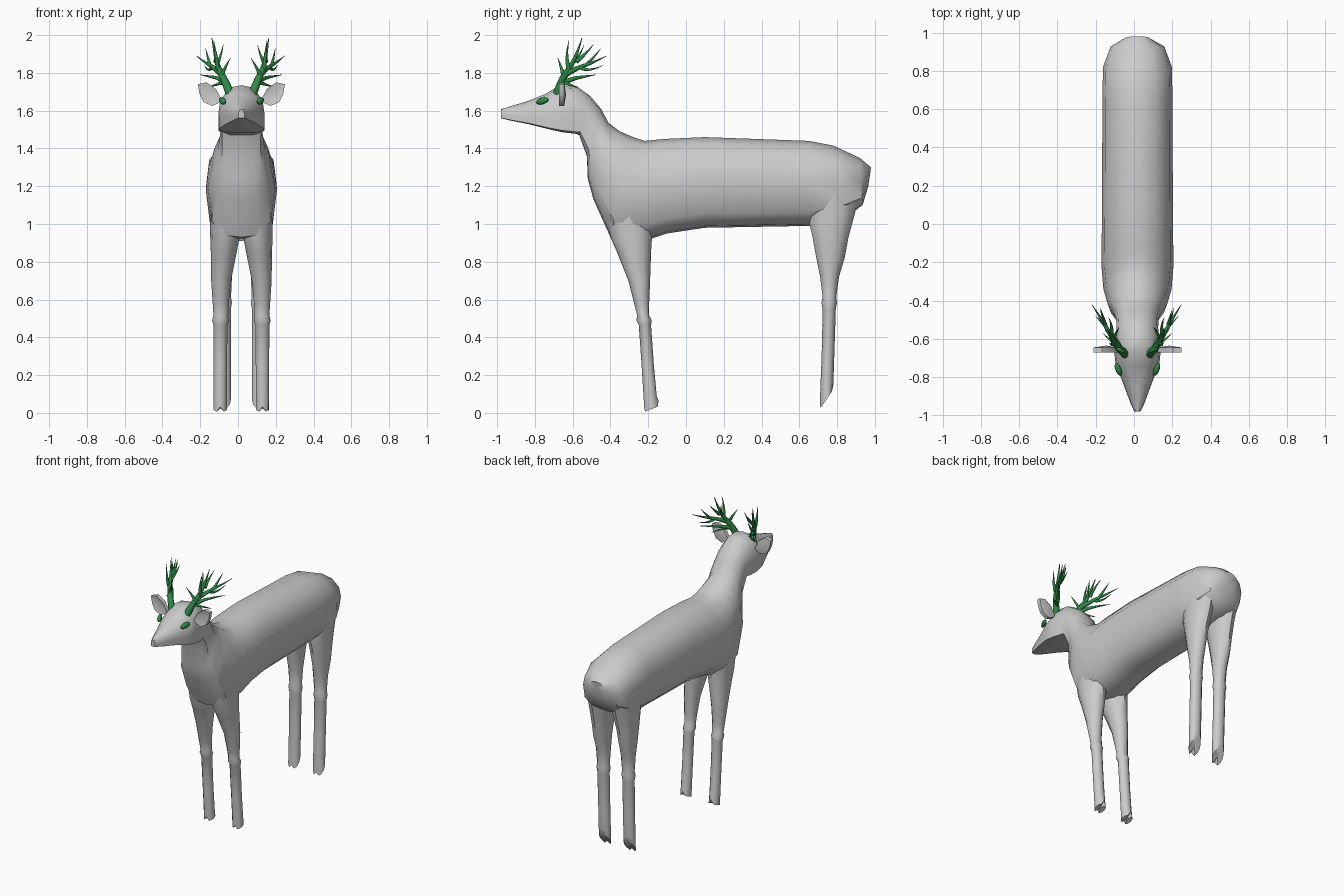
import bpy, bmesh, math
from mathutils import Vector

CX = 0.018  # the body's plane of symmetry

if "Cube" in bpy.data.objects:
    bpy.data.objects.remove(bpy.data.objects["Cube"], do_unlink=True)


def material(name, rgb):
    m = bpy.data.materials.new(name)
    m.use_nodes = True
    m.diffuse_color = (*rgb, 1)
    m.node_tree.nodes["Principled BSDF"].inputs["Base Color"].default_value = (*rgb, 1)
    return m


HIDE = material("pale grey hide", (0.6, 0.6, 0.6))
GREEN = material("antler green", (0.03, 0.26, 0.065))


def finish(name, bm, mat, mirror=False, angle=40):
    bmesh.ops.recalc_face_normals(bm, faces=bm.faces)
    mesh = bpy.data.meshes.new(name)
    bm.to_mesh(mesh)
    bm.free()
    mesh.materials.append(mat)
    ob = bpy.data.objects.new(name, mesh)
    ob.location.x = CX
    bpy.context.collection.objects.link(ob)
    bpy.ops.object.select_all(action='DESELECT')
    ob.select_set(True)
    bpy.context.view_layer.objects.active = ob
    bpy.ops.object.shade_smooth_by_angle(angle=math.radians(angle))
    if mirror:
        ob.modifiers.new("Mirror", 'MIRROR').use_clip = False
    return ob


def loft(rings):
    """Skin a list of equal closed rings and cap both ends."""
    bm = bmesh.new()
    rows = [[bm.verts.new(p) for p in ring] for ring in rings]
    n = len(rows[0])
    for a, b in zip(rows, rows[1:]):
        for i in range(n):
            j = (i + 1) % n
            bm.faces.new((a[i], a[j], b[j], b[i]))
    for end in (rows[0], rows[-1]):
        centre = bm.verts.new(sum((v.co for v in end), Vector()) / n)
        for i in range(n):
            bm.faces.new((end[i], end[(i + 1) % n], centre))
    return bm


# Torso, neck and head: half profiles as (share of width, share of height)
BARREL = [(0, 0), (.5, .02), (.88, .16), (1, .5), (.92, .75), (.52, .95), (0, 1)]
JAW = [(0, 0), (.6, 0), (1, .04), (1, .4), (.92, .68), (.5, .95), (0, 1)]
# top y, top z, bottom y, bottom z, half width, jaw share
SPINE = [
    (.98, 1.30, .965, 1.20, .06, 0), (.92, 1.35, .935, 1.10, .14, 0),
    (.78, 1.415, .86, 1.045, .18, 0), (.65, 1.44, .65, .99, .183, 0),
    (.1, 1.46, .1, .98, .185, 0), (-.12, 1.45, -.1, .95, .187, 0),
    (-.22, 1.44, -.22, .91, .188, 0), (-.28, 1.46, -.40, .93, .178, 0),
    (-.35, 1.49, -.49, 1.13, .155, 0), (-.41, 1.535, -.52, 1.24, .125, 0),
    (-.45, 1.61, -.525, 1.36, .112, .2), (-.51, 1.68, -.565, 1.47, .108, .6),
    (-.58, 1.73, -.585, 1.478, .112, 1), (-.67, 1.735, -.65, 1.485, .122, 1),
    (-.74, 1.69, -.72, 1.50, .115, 1), (-.84, 1.65, -.84, 1.53, .072, 1),
    (-.94, 1.62, -.94, 1.55, .035, 1), (-.98, 1.607, -.98, 1.56, .016, 1),
]


def spine_ring(ty, tz, by, bz, w, jaw):
    half = [(a + (c - a) * jaw, b + (d - b) * jaw) for (a, b), (c, d) in zip(BARREL, JAW)]
    pts = half + [(-x, t) for x, t in half[-2:0:-1]]
    return [(x * w, by + (ty - by) * t, bz + (tz - bz) * t) for x, t in pts]


finish("body_neck_and_head", loft([spine_ring(*s) for s in SPINE]), HIDE)


# Legs: z, front y, back y, inner x, outer x
FORELEG = [
    (1.12, -.44, -.17, .02, .165), (.93, -.40, -.18, .01, .165), (.85, -.365, -.185, .025, .162),
    (.7, -.305, -.19, .055, .16), (.58, -.275, -.195, .067, .152), (.515, -.258, -.195, .07, .148),
    (.49, -.263, -.182, .066, .155), (.465, -.25, -.185, .074, .148), (.25, -.235, -.17, .076, .147),
    (.09, -.225, -.155, .076, .147), (.025, -.222, -.145, .076, .147),
]
HINDLEG = [
    (1.2, .65, .93, .02, .17), (1.04, .645, .89, .02, .165), (.93, .67, .86, .033, .162),
    (.82, .69, .84, .045, .155), (.72, .71, .81, .05, .145), (.61, .724, .795, .055, .14),
    (.585, .716, .80, .05, .146), (.55, .724, .793, .056, .14), (.3, .718, .785, .056, .138),
    (.15, .712, .78, .056, .138), (.075, .709, .777, .056, .138),
]


def leg(name, rows, slope):
    rings = []
    for k, (z, f, b, i, o) in enumerate(rows):
        ring = []
        for s in range(12):
            a = math.tau * s / 12
            dx, dy = math.cos(a), math.sin(a)
            dz = 0
            if k == len(rows) - 1:  # slanted, cleft hoof
                dz = slope * dy + .028 * (1 - min(1, abs(dx) * 2)) - .005
            ring.append(((i + o) / 2 + dx * (o - i) / 2, (f + b) / 2 + dy * (b - f) / 2, z + dz))
        rings.append(ring)
    finish(name, loft(rings), HIDE, True)


leg("front_legs", FORELEG, .015)
leg("hind_legs", HINDLEG, .05)

# Ears: leaf outline with a hollow front
bm = bmesh.new()
outline = [(.10, 1.65), (.155, 1.625), (.2, 1.645), (.222, 1.69), (.23, 1.74), (.185, 1.75), (.135, 1.715)]
front = [bm.verts.new((x, -.672, z)) for x, z in outline]
back = [bm.verts.new((x, -.645, z)) for x, z in outline]
hollow = bm.verts.new((.175, -.658, 1.69))
bulge = bm.verts.new((.165, -.635, 1.685))
for i in range(len(outline)):
    j = (i + 1) % len(outline)
    bm.faces.new((front[i], front[j], back[j], back[i]))
    bm.faces.new((front[i], front[j], hollow))
    bm.faces.new((back[j], back[i], bulge))
finish("ears", bm, HIDE, True)

# Eyes
bm = bmesh.new()
bmesh.ops.create_uvsphere(bm, u_segments=16, v_segments=10, radius=1)
for v in bm.verts:
    x, y, z = v.co
    v.co = (.1 + .016 * x + .011 * y, -.76 + .033 * y, 1.652 + .018 * z + .007 * y)
finish("eyes", bm, GREEN, True)

# Antlers: thick beam and tapering tines; x is measured outward from the midline
TINES = [
    (.024, [(.06, -.68, 1.69), (.085, -.66, 1.76), (.115, -.62, 1.82), (.13, -.58, 1.89), (.145, -.55, 1.985)]),
    (.015, [(.075, -.67, 1.74), (.11, -.6, 1.77), (.16, -.54, 1.78), (.215, -.48, 1.79)]),
    (.016, [(.1, -.64, 1.79), (.14, -.57, 1.83), (.18, -.5, 1.85), (.23, -.42, 1.89)]),
    (.013, [(.12, -.62, 1.82), (.125, -.64, 1.88), (.135, -.62, 1.97)]),
    (.012, [(.1, -.65, 1.79), (.08, -.66, 1.83), (.05, -.68, 1.88)]),
    (.012, [(.13, -.58, 1.86), (.12, -.53, 1.9), (.14, -.49, 1.95)]),
    (.011, [(.15, -.56, 1.83), (.17, -.52, 1.8), (.19, -.44, 1.84)]),
    (.011, [(.09, -.64, 1.75), (.13, -.62, 1.74), (.18, -.57, 1.72)]),
    (.010, [(.16, -.53, 1.84), (.17, -.49, 1.88), (.18, -.45, 1.93)]),
    (.010, [(.12, -.6, 1.85), (.1, -.56, 1.89), (.085, -.54, 1.95)]),
]


def antler(name, side, lean):
    curve = bpy.data.curves.new(name, 'CURVE')
    curve.dimensions = '3D'
    curve.bevel_depth = 1
    curve.bevel_resolution = 2
    curve.resolution_u = 4
    curve.use_fill_caps = True
    for thick, path in TINES:
        sp = curve.splines.new('NURBS')
        sp.points.add(len(path) - 1)
        sp.use_endpoint_u = True
        sp.order_u = 3
        for k, (x, y, z) in enumerate(path):
            x += lean * (z - 1.69)
            sp.points[k].co = (side * x, y, z, 1)
            sp.points[k].radius = thick * (1 - .93 * (k / (len(path) - 1)) ** 1.3)
    curve.materials.append(GREEN)
    ob = bpy.data.objects.new(name, curve)
    ob.location.x = CX
    bpy.context.collection.objects.link(ob)


antler("left_antler", 1, 0)
antler("right_antler", -1, .04)
